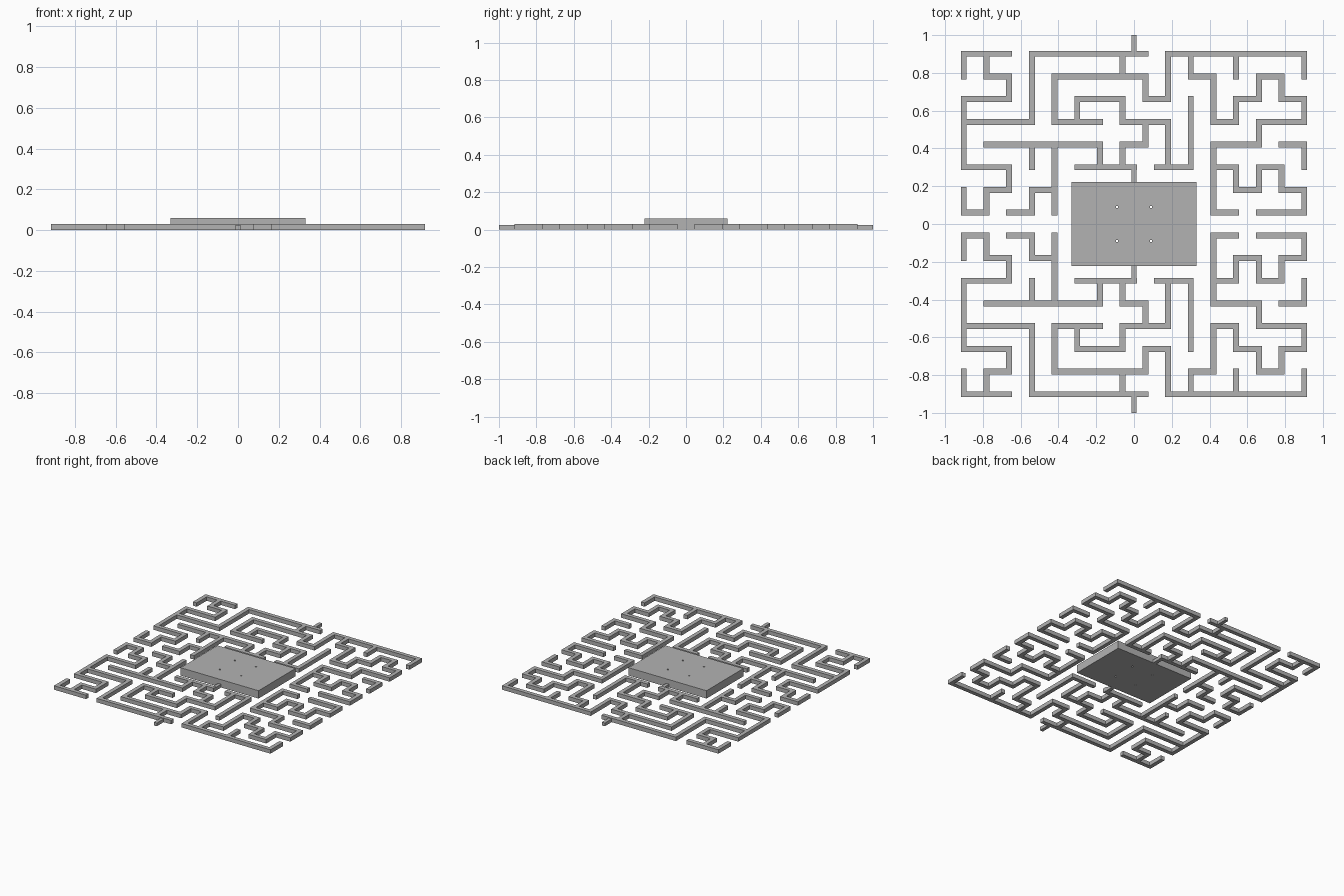
import bpy, bmesh

if "Cube" in bpy.data.objects:
    bpy.data.objects.remove(bpy.data.objects["Cube"])

PITCH, HALF, H = 0.1202, 0.0155, 0.03   # wall spacing, half thickness, height

grey = bpy.data.materials.new("plain grey")
grey.diffuse_color = (0.45, 0.45, 0.45, 1)
grey.use_nodes = True
grey.node_tree.nodes["Principled BSDF"].inputs["Base Color"].default_value = grey.diffuse_color

# Wall runs of the back half (rows run from the back edge to the middle)
ROWS = ["0-2 3-8 9-15", "1-2 4-8 10-11 13-14", "0-2 5-7 8-9 12-13 14-15",
        "0-3 4-6 7-9 11-12 13-15", "1-6 7-8 11-13 14-15",
        "0-2 5-7 9-10 11-12 13-14", "1-2 3-4 12-13 14-15", "0-1 2-3 11-12 13-15"]
COLS = ["0-1 2-5 6-7", "0-1 6-7", "1-2 5-6", "0-3 4-5 6-7", "1-3 4-7", "2-3",
        "4-5", "0-1 2-3 4-5", "1-2 3-4", "0-2 3-5", "0-1 2-5", "1-3 4-7",
        "0-1 2-3 5-6", "1-2 3-4 5-6", "1-2 5-6", "0-1 2-3 4-5 6-7"]


def finish(name, bm):
    bmesh.ops.recalc_face_normals(bm, faces=bm.faces)
    me = bpy.data.meshes.new(name)
    bm.to_mesh(me)
    bm.free()
    me.materials.append(grey)
    ob = bpy.data.objects.new(name, me)
    bpy.context.collection.objects.link(ob)
    return ob


def box(name, x0, x1, y0, y1, z1):
    bm = bmesh.new()
    bmesh.ops.create_cube(bm, size=1)
    for v in bm.verts:
        v.co = (x1 if v.co.x > 0 else x0, y1 if v.co.y > 0 else y0, z1 if v.co.z > 0 else 0)
    return finish(name, bm)


def edge(k):
    """Grid line k: even k starts a post, odd k ends it."""
    return (k // 2 - 7.5) * PITCH + (HALF if k % 2 else -HALF)


# Fill the grid cells covered by each run
cells = set()
for table, horizontal in ((ROWS, True), (COLS, False)):
    for line, runs in enumerate(table):
        for run in runs.split():
            a, b = map(int, run.split("-"))
            for k in range(2 * a, 2 * b + 1):
                cells.add((k, 2 * line) if horizontal else (2 * line, k))

# Maze walls: top, bottom and only the exposed sides, for both halves
for name, s in (("back_maze_walls", 1), ("front_maze_walls", -1)):
    bm = bmesh.new()

    def face(*pts):
        bm.faces.new([bm.verts.new(p) for p in pts])

    for i, j in cells:
        x0, x1, y0, y1 = edge(i), edge(i + 1), -s * edge(j), -s * edge(j + 1)
        for z in (0, H):
            face((x0, y0, z), (x1, y0, z), (x1, y1, z), (x0, y1, z))
        for di, dj, p, q in ((-1, 0, (x0, y0), (x0, y1)), (1, 0, (x1, y0), (x1, y1)),
                             (0, -1, (x0, y0), (x1, y0)), (0, 1, (x0, y1), (x1, y1))):
            if (i + di, j + dj) not in cells:
                face((*p, 0), (*q, 0), (*q, H), (*p, H))
    bmesh.ops.remove_doubles(bm, verts=bm.verts, dist=0.0005)
    finish(name, bm)

# Short wall ends near the centre, and the pivots on the middle axis
for side, s in (("back", 1), ("front", -1)):
    def strip(name, x0, x1, ya, yb, z1):
        box(f"{side}_{name}", x0, x1, min(s * ya, s * yb), max(s * ya, s * yb), z1)
    y = 2.5 * PITCH
    strip("left_wall_end", -PITCH / 2 + HALF, 0.015, y - HALF, y + HALF, H)
    strip("right_wall_end", 0.106, 1.5 * PITCH - HALF, y - HALF, y + HALF, H)
    strip("inner_pin", -0.013, 0.013, 0.22, y - HALF, 0.025)
    strip("outer_pin", -0.013, 0.013, 7.5 * PITCH + HALF, 1.0, 0.025)

# Centre block with four small through holes
block = box("centre_block", -0.33, 0.33, -0.223, 0.223, 0.06)
bm = bmesh.new()
for x in (-0.09, 0.09):
    for y in (-0.09, 0.09):
        ring = bmesh.ops.create_cone(bm, cap_ends=True, segments=12, radius1=0.006,
                                     radius2=0.006, depth=0.2)
        bmesh.ops.translate(bm, verts=ring["verts"], vec=(x, y, 0.03))
cutter = finish("hole_cutter", bm)
cutter.hide_render = True
cutter.hide_set(True)
mod = block.modifiers.new("holes", "BOOLEAN")
mod.operation, mod.object, mod.solver = "DIFFERENCE", cutter, "EXACT"
